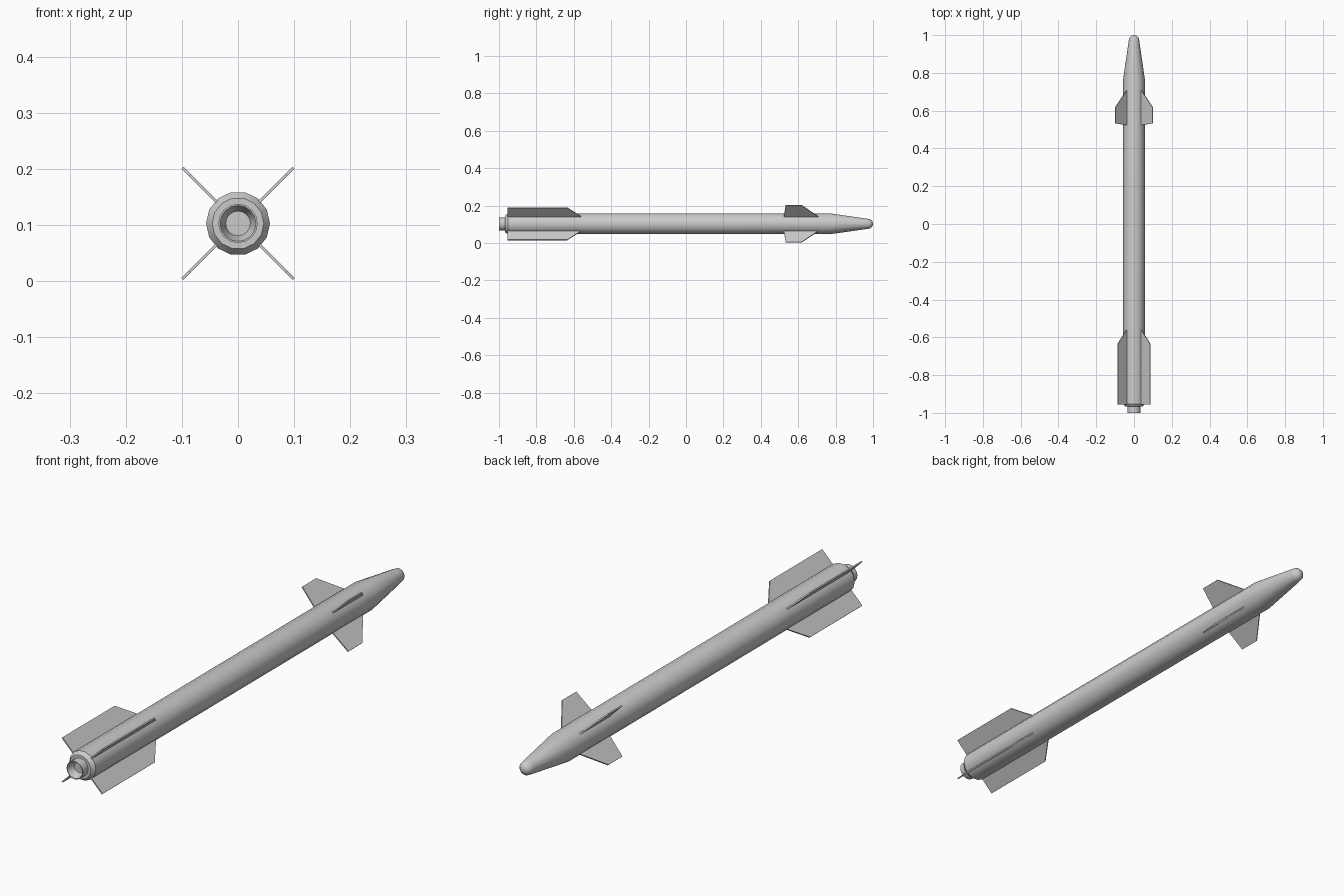
import bpy, bmesh, math
from mathutils import Matrix, Vector

if "Cube" in bpy.data.objects:
    bpy.data.objects.remove(bpy.data.objects["Cube"])

CZ = 0.103  # height of the long axis


def finish(name, bm, smooth=None):
    bmesh.ops.recalc_face_normals(bm, faces=bm.faces)
    me = bpy.data.meshes.new(name)
    bm.to_mesh(me)
    bm.free()
    ob = bpy.data.objects.new(name, me)
    bpy.context.collection.objects.link(ob)
    ob.location.z = CZ
    if smooth:
        bpy.ops.object.select_all(action='DESELECT')
        ob.select_set(True)
        bpy.context.view_layer.objects.active = ob
        bpy.ops.object.shade_smooth_by_angle(angle=math.radians(smooth))
    return ob


def lathe(name, profile, sides):
    """Spin (radius, y) points about the y axis."""
    bm = bmesh.new()
    vs = [bm.verts.new((r, y, 0)) for r, y in profile]
    es = [bm.edges.new(p) for p in zip(vs, vs[1:])]
    bmesh.ops.spin(bm, geom=vs + es, cent=(0, 0, 0), axis=(0, 1, 0),
                   angle=math.tau, steps=sides, use_merge=True)
    bmesh.ops.remove_doubles(bm, verts=bm.verts, dist=1e-5)
    return finish(name, bm, 35)


def fin(name, outline, thick, angle):
    """Extrude a (radius, y) outline into a thin plate and roll it."""
    bm = bmesh.new()
    f = bm.faces.new([bm.verts.new((r, y, -thick / 2)) for r, y in outline])
    ext = bmesh.ops.extrude_face_region(bm, geom=[f])
    up = [v for v in ext['geom'] if isinstance(v, bmesh.types.BMVert)]
    bmesh.ops.translate(bm, verts=up, vec=Vector((0, 0, thick)))
    bm.transform(Matrix.Rotation(angle, 4, 'Y'))
    return finish(name, bm)


# Tube with tapered nose and chamfered tail
lathe("body", [(0, -0.967), (0.046, -0.967), (0.057, -0.952), (0.057, 0.77),
               (0.028, 0.97), (0.025, 0.985), (0.015, 0.996), (0, 1.0)], 14)

# Hollow exhaust nozzle
lathe("nozzle", [(0.035, -0.96), (0.035, -1.0), (0.032, -1.0),
                 (0.022, -0.97), (0, -0.97)], 16)

# Four front and four rear fins, set diagonally
front = [(0.045, 0.522), (0.14, 0.533), (0.14, 0.618), (0.055, 0.708), (0.045, 0.708)]
rear = [(0.045, -0.955), (0.122, -0.955), (0.122, -0.635), (0.055, -0.56), (0.045, -0.56)]
for i in range(4):
    a = math.radians(45 + 90 * i)
    fin(f"front_fin_{i + 1}", front, 0.005, a)
    fin(f"rear_fin_{i + 1}", rear, 0.005, a)
